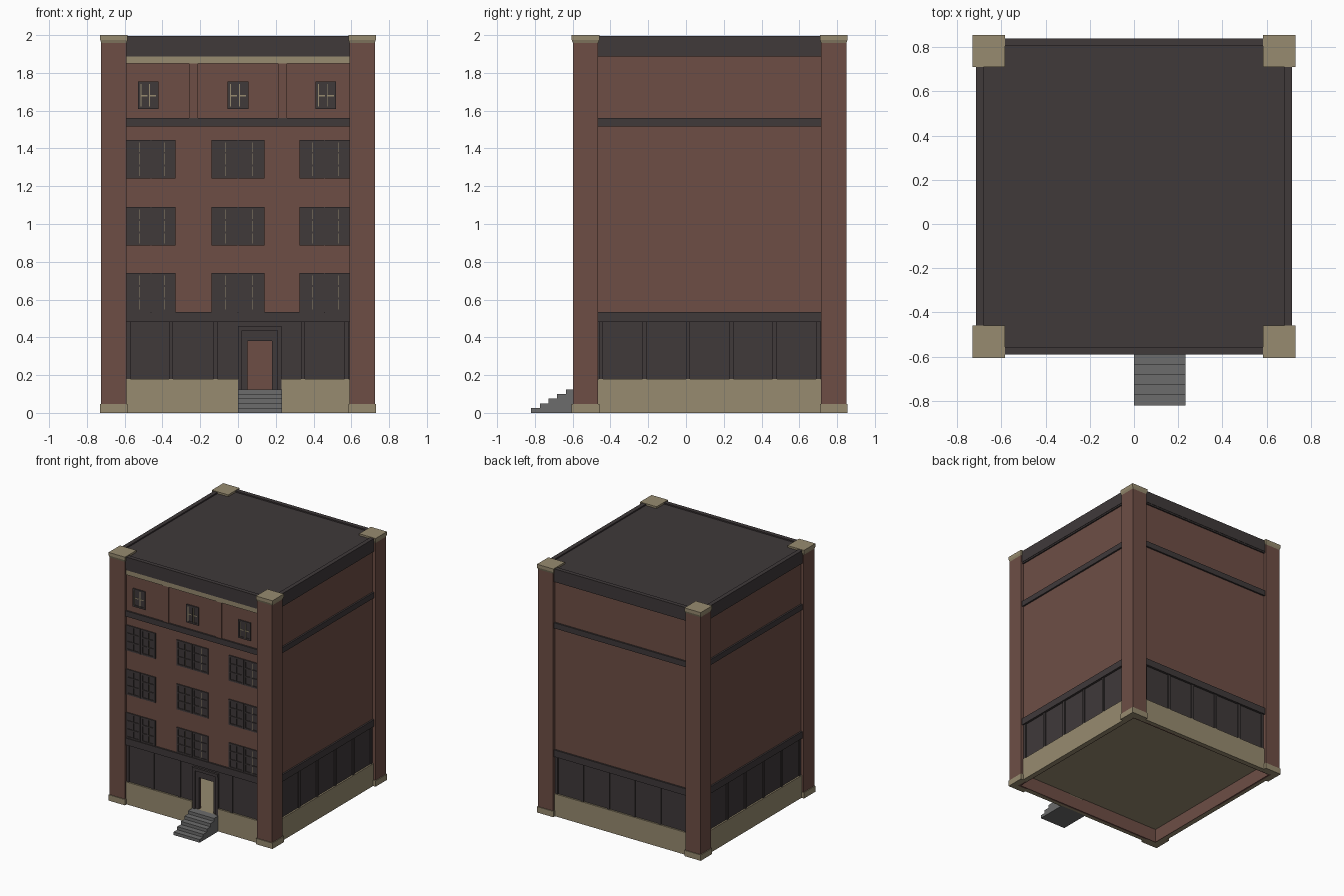
import bpy, bmesh, math
from mathutils import Matrix, Vector

if "Cube" in bpy.data.objects:
    bpy.data.objects.remove(bpy.data.objects["Cube"])

CY = 0.125      # centre of the square tower in y


def material(name, col):
    m = bpy.data.materials.new(name)
    m.diffuse_color = (*col, 1)
    m.use_nodes = True
    m.node_tree.nodes["Principled BSDF"].inputs["Base Color"].default_value = m.diffuse_color
    return m


BRICK = material("brick", (0.155, 0.076, 0.060))
DARK = material("dark_trim", (0.050, 0.041, 0.042))
TAN = material("tan_stone", (0.310, 0.258, 0.160))
GREY = material("grey_step", (0.150, 0.150, 0.150))


def finish(name, bm, mat):
    bmesh.ops.recalc_face_normals(bm, faces=bm.faces)
    me = bpy.data.meshes.new(name)
    bm.to_mesh(me)
    bm.free()
    me.materials.append(mat)
    ob = bpy.data.objects.new(name, me)
    bpy.context.collection.objects.link(ob)
    return ob


def prism(bm, pts, z0, z1, rot, scale_bottom=1.0):
    """Upright prism; pts in tower coordinates, rot = quarter turns."""
    m = Matrix.Translation((0, CY, 0)) @ Matrix.Rotation(rot * math.pi / 2, 4, 'Z')
    c = sum((Vector(p) for p in pts), Vector((0, 0))) / len(pts)
    low = [c + (Vector(p) - c) * scale_bottom for p in pts]
    a = [bm.verts.new(m @ Vector((p[0], p[1], z0))) for p in low]
    b = [bm.verts.new(m @ Vector((p[0], p[1], z1))) for p in pts]
    n = len(pts)
    bm.faces.new(a[::-1])
    bm.faces.new(b)
    for i in range(n):
        bm.faces.new((a[i], a[(i + 1) % n], b[(i + 1) % n], b[i]))


def boxes(name, mat, items, sides=(0,)):
    """items: (x0, x1, inner depth, outer depth, z0, z1) facing the front, repeated per side."""
    bm = bmesh.new()
    for s in sides:
        for x0, x1, d0, d1, z0, z1 in items:
            prism(bm, [(x0, -d1), (x1, -d1), (x1, -d0), (x0, -d0)], z0, z1, s)
    return finish(name, bm, mat)


ALL, REST = (0, 1, 2, 3), (1, 2, 3)
W = 0.595       # half width of wall between corner pillars

# brick inner shell, with an open doorway in front
boxes("inner_shell", BRICK, [(-0.68, 0.68, 0.665, 0.68, 0, 1.96)], REST)
boxes("inner_shell_front", BRICK, [(-0.68, 0.05, 0.665, 0.68, 0, 1.96),
                                   (0.18, 0.68, 0.665, 0.68, 0, 1.96),
                                   (0.05, 0.18, 0.665, 0.68, 0.38, 1.96),
                                   (0.05, 0.18, 0.665, 0.68, 0, 0.10)])
boxes("floor", TAN, [(-0.67, 0.67, -0.67, 0.70, 0.11, 0.125)])
boxes("roof", DARK, [(-0.70, 0.70, -0.70, 0.70, 1.96, 1.985)])

# stone base
boxes("stone_base", TAN, [(-W, W, 0.67, 0.708, 0, 0.18)], REST)
boxes("stone_base_front", TAN, [(-W, 0, 0.67, 0.708, 0, 0.18),
                                (0.23, W, 0.67, 0.708, 0, 0.18),
                                (0, 0.23, 0.67, 0.70, 0, 0.12)])

# ground floor panels and upright bars
bars = [-0.575 + 0.23 * i for i in range(6)]


def bar(x):
    return (x - 0.011, x + 0.011, 0.69, 0.703, 0.18, 0.48)


boxes("ground_panels", DARK, [(-W, W, 0.67, 0.695, 0.18, 0.49)] + [bar(x) for x in bars], REST)
boxes("ground_panels_front", DARK,
      [(-W, 0.0, 0.67, 0.695, 0.18, 0.49), (0.23, W, 0.67, 0.695, 0.18, 0.49)]
      + [bar(x) for x in (-0.58, -0.355, -0.12, 0.345, 0.575)])

# door surround
boxes("door_frame", DARK, [(0.0, 0.05, 0.67, 0.695, 0.12, 0.49),
                           (0.18, 0.23, 0.67, 0.695, 0.12, 0.49),
                           (0.05, 0.18, 0.67, 0.695, 0.38, 0.49),
                           (0.0, 0.022, 0.69, 0.706, 0.12, 0.45),
                           (0.208, 0.23, 0.69, 0.706, 0.12, 0.45),
                           (0.0, 0.23, 0.69, 0.713, 0.435, 0.46)])

# brick upper walls, ledges and cornice
boxes("brick_walls", BRICK, [(-W, W, 0.67, 0.70, 0.53, 1.90)], ALL)
boxes("ledges", DARK, [(-W, W, 0.67, 0.713, 0.48, 0.535),
                       (-W, W, 0.67, 0.713, 1.515, 1.56)], ALL)
boxes("cornice", DARK, [(-W, W, 0.69, 0.711, 1.888, 1.90),
                        (-W, W, 0.68, 0.714, 1.90, 1.995)], ALL)
boxes("stone_band", TAN, [(-W, W, 0.69, 0.709, 1.85, 1.888)])
boxes("top_pilasters", BRICK, [(x - 0.024, x + 0.024, 0.69, 0.708, 1.56, 1.85)
                               for x in (-0.236, 0.236)])

# large paired windows
panes, muntins, edges = [], [], []
for z in (0.535, 0.885, 1.24):
    for x0, x1 in ((-0.592, -0.33), (-0.14, 0.14), (0.325, 0.592)):
        z1, mid = z + 0.205, (x0 + x1) / 2
        panes.append((x0, x1, 0.695, 0.702, z, z1))
        for a, b in ((x0, mid - 0.003), (mid + 0.003, x1)):
            # sash frame, middle upright and two cross bars
            grid = [(a, a + 0.013, z, z1), (b - 0.013, b, z, z1),
                    (a, b, z, z + 0.013), (a, b, z1 - 0.013, z1),
                    ((a + b) / 2 - 0.005, (a + b) / 2 + 0.005, z, z1)]
            grid += [(a, b, z + h - 0.005, z + h + 0.005) for h in (0.07, 0.137)]
            muntins += [(p, q, 0.70, 0.708, r, s) for p, q, r, s in grid]
            c = (a + b) / 2
            edges.append((c + 0.004, c + 0.007, 0.70, 0.705, z + 0.013, z1 - 0.013))
boxes("window_panes", DARK, panes)
boxes("window_bars", DARK, muntins)
boxes("window_pane_edges", TAN, edges)

# small top windows
small, frame, cross = [], [], []
for x in (-0.475, 0.0, 0.465):
    a, b, z, z1 = x - 0.055, x + 0.055, 1.61, 1.755
    small.append((a, b, 0.695, 0.702, z, z1))
    frame += [(a, a + 0.013, 0.70, 0.709, z, z1), (b - 0.013, b, 0.70, 0.709, z, z1),
              (a, b, 0.70, 0.709, z, z + 0.013), (a, b, 0.70, 0.709, z1 - 0.013, z1),
              (x - 0.005, x + 0.005, 0.70, 0.709, z, z1)]
    cross += [(a + 0.013, b - 0.013, 0.70, 0.705, 1.675, 1.683),
              (x + 0.005, x + 0.010, 0.70, 0.705, z + 0.013, z1 - 0.013),
              (a + 0.013, a + 0.018, 0.70, 0.705, z + 0.013, z1 - 0.013)]
boxes("small_window_panes", DARK, small)
boxes("small_window_frames", DARK, frame)
boxes("small_window_bars", TAN, cross)

# corner pillars: L-shaped shafts with stone feet and flared caps
shaft, foot, cap = bmesh.new(), bmesh.new(), bmesh.new()
for s in ALL:
    o, i, t = 0.724, 0.59, 0.67
    ell = [(i, -o), (o, -o), (o, -i), (t, -i), (t, -t), (i, -t)]
    prism(shaft, ell, 0.03, 1.965, s)
    o, i = 0.730, 0.584
    ell = [(i, -o), (o, -o), (o, -i), (t, -i), (t, -t), (i, -t)]
    prism(foot, ell, 0, 0.047, s)
    sq = [(i, -o), (o, -o), (o, -i), (i, -i)]
    prism(cap, sq, 1.955, 1.975, s, 0.9)
    prism(cap, sq, 1.975, 2.0, s)
finish("pillar_shafts", shaft, BRICK)
finish("pillar_feet", foot, TAN)
finish("pillar_caps", cap, TAN)

# entrance steps
n, y_in, y_out, top = 5, 0.70, 0.945, 0.125
run, rise = (y_out - 0.715) / n, top / n
boxes("entrance_steps", GREY, [(0.0, 0.232, y_in, y_out - run * k, rise * k, rise * (k + 1))
                               for k in range(n)])
